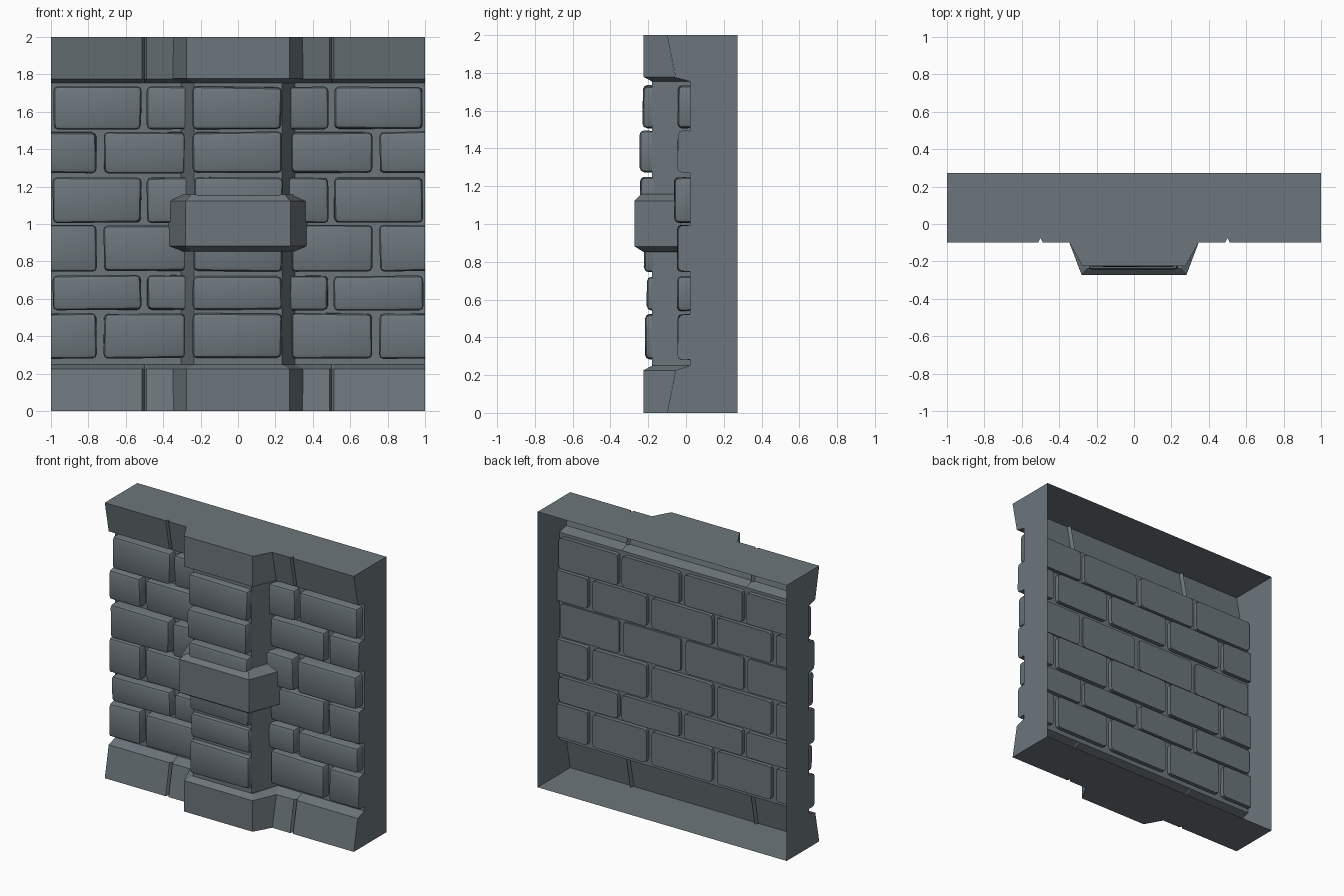
import bpy, bmesh, random
from math import radians
from mathutils import Vector

random.seed(4)
if "Cube" in bpy.data.objects:
    bpy.data.objects.remove(bpy.data.objects["Cube"], do_unlink=True)

COLOUR = (0.15, 0.18, 0.2, 1)
stone = bpy.data.materials.new("slate_grey_stone")
stone.use_nodes = True
stone.diffuse_color = COLOUR
bsdf = stone.node_tree.nodes["Principled BSDF"]
bsdf.inputs["Base Color"].default_value = COLOUR
bsdf.inputs["Roughness"].default_value = 0.8

MORTAR_Y = 0.02
BACK_Y = 0.273
BRICK_DEPTH = 0.095
LOW, HIGH = 0.25, 1.755      # brickwork lies between the two bands


def finish(name, bm, smooth=False):
    mesh = bpy.data.meshes.new(name)
    bm.to_mesh(mesh)
    bm.free()
    mesh.materials.append(stone)
    obj = bpy.data.objects.new(name, mesh)
    bpy.context.collection.objects.link(obj)
    if smooth:
        bpy.ops.object.select_all(action='DESELECT')
        obj.select_set(True)
        bpy.context.view_layer.objects.active = obj
        bpy.ops.object.shade_smooth_by_angle(angle=radians(40))


def plate(name, points):
    bm = bmesh.new()
    bm.faces.new([bm.verts.new(p) for p in points])
    finish(name, bm)


def loft(name, rows, cap_bottom=None, cap_top=None):
    """Skin rows of points (x ascending, z ascending); caps take extra points."""
    bm = bmesh.new()
    grid = [[bm.verts.new(p) for p in row] for row in rows]
    for a, b in zip(grid, grid[1:]):
        for i in range(len(a) - 1):
            bm.faces.new((a[i], a[i + 1], b[i + 1], b[i]))
    if cap_bottom is not None:
        bm.faces.new((grid[0] + [bm.verts.new(p) for p in cap_bottom])[::-1])
    if cap_top is not None:
        bm.faces.new(grid[-1] + [bm.verts.new(p) for p in cap_top])
    finish(name, bm)


def outline(front_half, front_y, back_half, back_y, z):
    return [(-back_half, back_y, z), (-front_half, front_y, z),
            (front_half, front_y, z), (back_half, back_y, z)]


def add_brick(bm, x0, x1, z0, z1, front_y):
    """Uneven brick with a rounded front, a flat back and rounded corners.
    Ends on the wall edge stay flat."""
    part = bmesh.new()
    bmesh.ops.create_cube(part, size=1)
    back_rim = {e for f in part.faces if f.normal.y > 0.5 for e in f.edges}
    back_y = front_y + BRICK_DEPTH
    for v in part.verts:
        front = v.co.y < 0
        v.co = Vector((x1 if v.co.x > 0 else x0,
                       front_y if front else back_y,
                       z1 if v.co.z > 0 else z0))
        if front:
            v.co.y += random.uniform(-0.004, 0.004)
            v.co.z += random.uniform(-0.005, 0.005)
            if abs(v.co.x) < 0.999:
                v.co.x += random.uniform(-0.005, 0.005)
    rim = [e for e in part.edges if e not in back_rim
           and not all(abs(v.co.x) > 0.999 for v in e.verts)]
    bmesh.ops.bevel(part, geom=rim, offset=0.024, segments=2,
                    profile=0.5, affect='EDGES')
    temp = bpy.data.meshes.new("temp")
    part.to_mesh(temp)
    part.free()
    bm.from_mesh(temp)
    bpy.data.meshes.remove(temp)


# Courses from bottom to top: z0, z1, wall brick front, column brick front
COURSES = [(0.282, 0.522, -0.045, -0.215), (0.54, 0.724, -0.045, -0.207),
           (0.748, 0.992, -0.045, -0.222), (1.007, 1.249, -0.062, -0.244),
           (1.272, 1.492, -0.045, -0.245), (1.508, 1.733, -0.045, -0.23)]
STAGGERED = [(-1, -0.757), (-0.717, -0.283), (-0.242, 0.242),
             (0.283, 0.717), (0.757, 1)]
ALIGNED = [(-0.988, -0.518), (-0.486, -0.02), (0.02, 0.482), (0.514, 0.988)]

# Bricks pass through the mortar sheet and show on both sides of it
for n, (z0, z1, wall_y, column_y) in enumerate(COURSES):
    course = bmesh.new()
    for x0, x1 in (ALIGNED if n % 2 else STAGGERED):
        add_brick(course, x0, x1, z0, z1, wall_y)
    finish(f"wall_bricks_{n + 1}", course, smooth=True)

    # Column brick of the same course
    brick = bmesh.new()
    wobble = random.uniform(-0.005, 0.005)
    add_brick(brick, -0.24 + wobble, 0.235 + wobble, z0, z1, column_y)
    finish(f"column_brick_{n + 1}", brick, smooth=True)

plate("mortar_sheet", [(-1, MORTAR_Y, LOW), (1, MORTAR_Y, LOW),
                       (1, MORTAR_Y, HIGH), (-1, MORTAR_Y, HIGH)])

# Sloping top and bottom bands with V joints, and the flat end plates
JOINTS = [(-1, 0)]
for x in (-0.5, 0.5):
    JOINTS += [(x - 0.012, 0), (x, 0.025), (x + 0.012, 0)]
JOINTS.append((1, 0))


def band_row(y, z, cut=1):
    return [(x, y + d * cut, z) for x, d in JOINTS]


def back_edge(z):
    return [(1, BACK_Y, z), (-1, BACK_Y, z)]


loft("bottom_band", [band_row(-0.1, 0), band_row(-0.055, 0.225),
                     band_row(MORTAR_Y, LOW, 0)], cap_bottom=back_edge(0))
loft("top_band", [band_row(MORTAR_Y, HIGH, 0), band_row(-0.055, 1.775),
                  band_row(-0.1, 2)], cap_top=back_edge(2))

# Side plates following the band profile
PROFILE = [(BACK_Y, 0), (BACK_Y, 2), (-0.1, 2), (-0.055, 1.775),
           (MORTAR_Y, HIGH), (MORTAR_Y, LOW), (-0.055, 0.225), (-0.1, 0)]
plate("left_side", [(1, y, z) for y, z in PROFILE])
plate("right_side", [(-1, y, z) for y, z in reversed(PROFILE)])

# Column: base, shaft, collar and capital
loft("column_base", [outline(0.275, -0.225, 0.345, -0.1, 0),
                     outline(0.275, -0.225, 0.348, -0.056, 0.225),
                     outline(0.24, -0.18, 0.305, MORTAR_Y, LOW)],
     cap_bottom=())
loft("column_shaft", [outline(0.235, -0.18, 0.305, MORTAR_Y, z)
                      for z in (LOW, HIGH)])
loft("column_collar", [outline(0.25, -0.225, 0.31, 0.015, 0.852),
                       outline(0.28, -0.273, 0.372, -0.03, 0.882),
                       outline(0.28, -0.273, 0.372, -0.03, 1.122),
                       outline(0.25, -0.237, 0.31, 0.015, 1.158)],
     cap_bottom=(), cap_top=())
loft("column_capital", [outline(0.24, -0.18, 0.305, MORTAR_Y, HIGH),
                        outline(0.275, -0.225, 0.348, -0.057, 1.778),
                        outline(0.275, -0.225, 0.345, -0.1, 2)],
     cap_top=())
